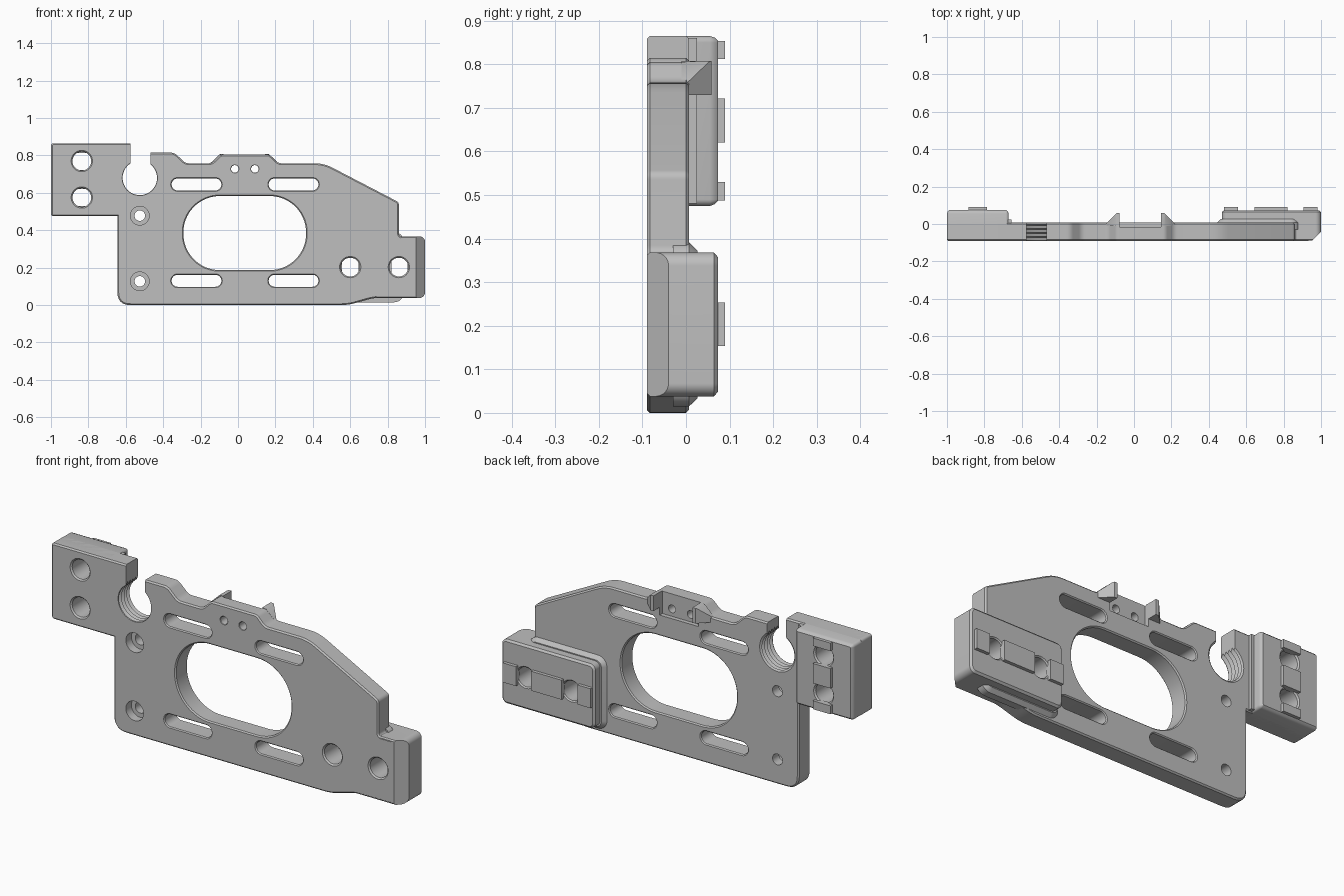
import bpy, bmesh
from math import sin, cos, pi, radians
from mathutils import Vector

if "Cube" in bpy.data.objects:
    bpy.data.objects.remove(bpy.data.objects["Cube"])

grey = bpy.data.materials.new("machined_grey")
grey.use_nodes = True
COLOR = (0.52, 0.52, 0.52, 1)
grey.diffuse_color = COLOR
grey.node_tree.nodes["Principled BSDF"].inputs["Base Color"].default_value = COLOR

FRONT, BACK = -0.09, 0.007


def finish(name, bm):
    bmesh.ops.recalc_face_normals(bm, faces=bm.faces)
    mesh = bpy.data.meshes.new(name)
    bm.to_mesh(mesh)
    bm.free()
    mesh.materials.append(grey)
    obj = bpy.data.objects.new(name, mesh)
    bpy.context.collection.objects.link(obj)
    return obj


def loft(name, cx, cz, hx, hz, r, rings, seg=12):
    """Rounded rectangle swept along y; rings are (y, outward growth)."""
    bm = bmesh.new()
    loops = []
    for y, grow in rings:
        rad = max(r + grow, 0.002)
        ring = []
        for q, (sx, sz) in enumerate([(1, 1), (-1, 1), (-1, -1), (1, -1)]):
            ox, oz = cx + sx * (hx + grow - rad), cz + sz * (hz + grow - rad)
            for k in range(seg + 1):
                a = (q + k / seg) * pi / 2
                ring.append(bm.verts.new((ox + rad * cos(a), y, oz + rad * sin(a))))
        loops.append(ring)
    n = len(loops[0])
    for a, b in zip(loops, loops[1:]):
        for i in range(n):
            j = (i + 1) % n
            bm.faces.new((a[i], a[j], b[j], b[i]))
    bm.faces.new(loops[0])
    bm.faces.new(loops[-1])
    bmesh.ops.remove_doubles(bm, verts=bm.verts, dist=1e-5)
    return finish(name, bm)


def hull(name, points):
    bm = bmesh.new()
    for p in points:
        bm.verts.new(p)
    bmesh.ops.convex_hull(bm, input=bm.verts)
    bmesh.ops.dissolve_limit(bm, angle_limit=0.01, verts=bm.verts, edges=bm.edges)
    return finish(name, bm)


def box(name, x0, x1, y0, y1, z0, z1):
    return hull(name, [(x, y, z) for x in (x0, x1) for y in (y0, y1) for z in (z0, z1)])


def outline_plate(name, corners, chamfer):
    """Plate from an xz outline of (x, z, corner radius), chamfered front and back."""
    bm = bmesh.new()
    pts = []
    for i, (x, z, r) in enumerate(corners):
        p = Vector((x, 0, z))
        a = Vector((corners[i - 1][0], 0, corners[i - 1][1])) - p
        nxt = corners[(i + 1) % len(corners)]
        b = Vector((nxt[0], 0, nxt[1])) - p
        if r == 0:
            pts.append(p)
            continue
        a, b = p + a.normalized() * r, p + b.normalized() * r
        for k in range(7):
            t = k / 6
            pts.append(a * (1 - t) ** 2 + p * 2 * t * (1 - t) + b * t * t)
    face = bm.faces.new([bm.verts.new((p.x, FRONT, p.z)) for p in pts])
    ext = bmesh.ops.extrude_face_region(bm, geom=[face])["geom"]
    bmesh.ops.translate(bm, vec=(0, BACK - FRONT, 0),
                        verts=[v for v in ext if isinstance(v, bmesh.types.BMVert)])
    bmesh.ops.recalc_face_normals(bm, faces=bm.faces)
    rim = [e for e in bm.edges if abs(e.verts[0].co.y - e.verts[1].co.y) < 1e-6]
    bmesh.ops.bevel(bm, geom=rim, offset=chamfer, segments=1, affect='EDGES')
    return finish(name, bm)


def cut(target, cutters):
    for c in cutters:
        c.hide_render = True
        mod = target.modifiers.new("cut", 'BOOLEAN')
        mod.operation, mod.solver, mod.object = 'DIFFERENCE', 'EXACT', c
        bpy.context.view_layer.objects.active = target
        bpy.ops.object.modifier_apply(modifier=mod.name)


def through(chamfer, back=BACK):
    """Rings of a through hole with chamfered mouths."""
    return [(FRONT - 0.01, chamfer + 0.01), (FRONT + chamfer, 0),
            (back - chamfer, 0), (back + 0.01, chamfer + 0.01)]


# main plate
plate = outline_plate("main_plate", [
    (-0.645, 0, 0.07), (0.59, 0, 0.04), (0.73, 0.04, 0.04), (0.94, 0.04, 0),
    (0.94, 0.365, 0), (0.86, 0.365, 0.02), (0.86, 0.55, 0.015), (0.46, 0.758, 0.05),
    (0.215, 0.758, 0.02), (0.168, 0.805, 0.015), (-0.092, 0.805, 0.015),
    (-0.14, 0.758, 0.02), (-0.28, 0.758, 0.02), (-0.34, 0.815, 0.02),
    (-0.46, 0.815, 0.01), (-0.5, 0.815, 0), (-0.5, 0.865, 0), (-1, 0.865, 0.015),
    (-1, 0.475, 0.015), (-0.645, 0.475, 0)], 0.007)

# mounting blocks on the back
left_block = loft("left_block", -0.835, 0.67, 0.165, 0.195, 0.015,
                  [(-0.08, 0), (0.055, 0), (0.066, -0.004), (0.074, -0.012)])
left_flange = box("left_flange", -0.99, -0.655, -0.05, 0.025, 0.48, 0.86)
right_block = loft("right_block", 0.735, 0.203, 0.265, 0.165, 0.03,
                   [(FRONT + 0.001, -0.006), (-0.083, 0), (0.064, 0), (0.073, -0.01)])
right_flange = loft("right_flange", 0.665, 0.203, 0.2, 0.168, 0.03,
                    [(-0.03, 0.02), (0.007, 0.02), (0.026, 0.002)])

# hole and slot cutters
bores = [loft("bore_cutter", x, z, 0.05, 0.05, 0.05, through(0.007, 0.074))
         for x, z in [(-0.835, 0.77), (-0.835, 0.575), (0.6, 0.203), (0.86, 0.203)]]
openings = [loft("opening_cutter", 0.036, 0.385, 0.328, 0.198, 0.195, through(0.006), 20)]
for x in (-0.222, 0.297):
    for z in (0.13, 0.645):
        openings.append(loft("slot_cutter", x, z, 0.133, 0.032, 0.032, through(0.005)))
for z in (0.127, 0.478):
    openings.append(loft("screw_cutter", -0.525, z, 0.028, 0.028, 0.028,
                         [(-0.1, 0.022), (-0.045, 0.022), (-0.045, 0), (0.02, 0)]))
for x in (-0.017, 0.09):
    openings.append(loft("pin_cutter", x, 0.728, 0.02, 0.02, 0.02, through(0.002)))

# threaded socket, open at the top
pitch = 0.0215
thread = [(FRONT - 0.01, 0.008)]
for i in range(5):
    y = FRONT + 0.004 + i * pitch
    thread += [(y, 0), (y + pitch / 2, 0.014)]
thread.append((0.02, 0))
socket = [loft("thread_cutter", -0.525, 0.68, 0.092, 0.092, 0.092, thread, 16),
          box("socket_gap_cutter", -0.575, -0.467, -0.2, 0.2, 0.7, 1)]

# shallow pocket between the fins
pocket = box("pocket_cutter", -0.077, 0.145, -0.015, 0.1, 0.69, 0.9)
# bevelled outer front corner of the right block
corner = hull("corner_cutter", [(x, y, z) for z in (-0.1, 0.5)
                                for x, y in [(0.94, -0.1), (1.05, -0.1), (1.05, 0.01)]])

cut(plate, bores + openings + socket + [pocket])
cut(left_block, bores[:2])
cut(left_flange, bores[:2])
cut(right_block, bores[2:] + [corner])
cut(right_flange, bores[2:])
for c in bores + openings + socket + [pocket, corner]:
    bpy.data.objects.remove(c)

# locating keys around the bores
for i, (z0, z1) in enumerate([(0.487, 0.53), (0.62, 0.722), (0.812, 0.853)]):
    box(f"left_key_{i + 1}", -0.885, -0.785, 0.06, 0.09, z0, z1)
for i, (x0, x1) in enumerate([(0.48, 0.555), (0.645, 0.82), (0.905, 0.98)]):
    box(f"right_key_{i + 1}", x0, x1, 0.06, 0.09, 0.153, 0.253)

# pair of wedge fins on the top edge
fin = [(0.145, -0.01, 0.73), (0.145, 0.058, 0.73), (0.145, -0.01, 0.808),
       (0.145, 0.058, 0.808), (0.162, 0.058, 0.73), (0.162, 0.058, 0.808),
       (0.217, 0.003, 0.73), (0.217, 0.003, 0.758), (0.168, 0.052, 0.805),
       (0.168, -0.01, 0.805), (0.217, -0.01, 0.73), (0.217, -0.01, 0.758)]
hull("left_fin", fin)
hull("right_fin", [(0.068 - x, y, z) for x, y, z in fin])

# smooth curved walls, keep crisp edges
bpy.ops.object.select_all(action='DESELECT')
for obj in bpy.context.scene.objects:
    if obj.type == 'MESH':
        obj.select_set(True)
        bpy.context.view_layer.objects.active = obj
bpy.ops.object.shade_smooth_by_angle(angle=radians(25))
